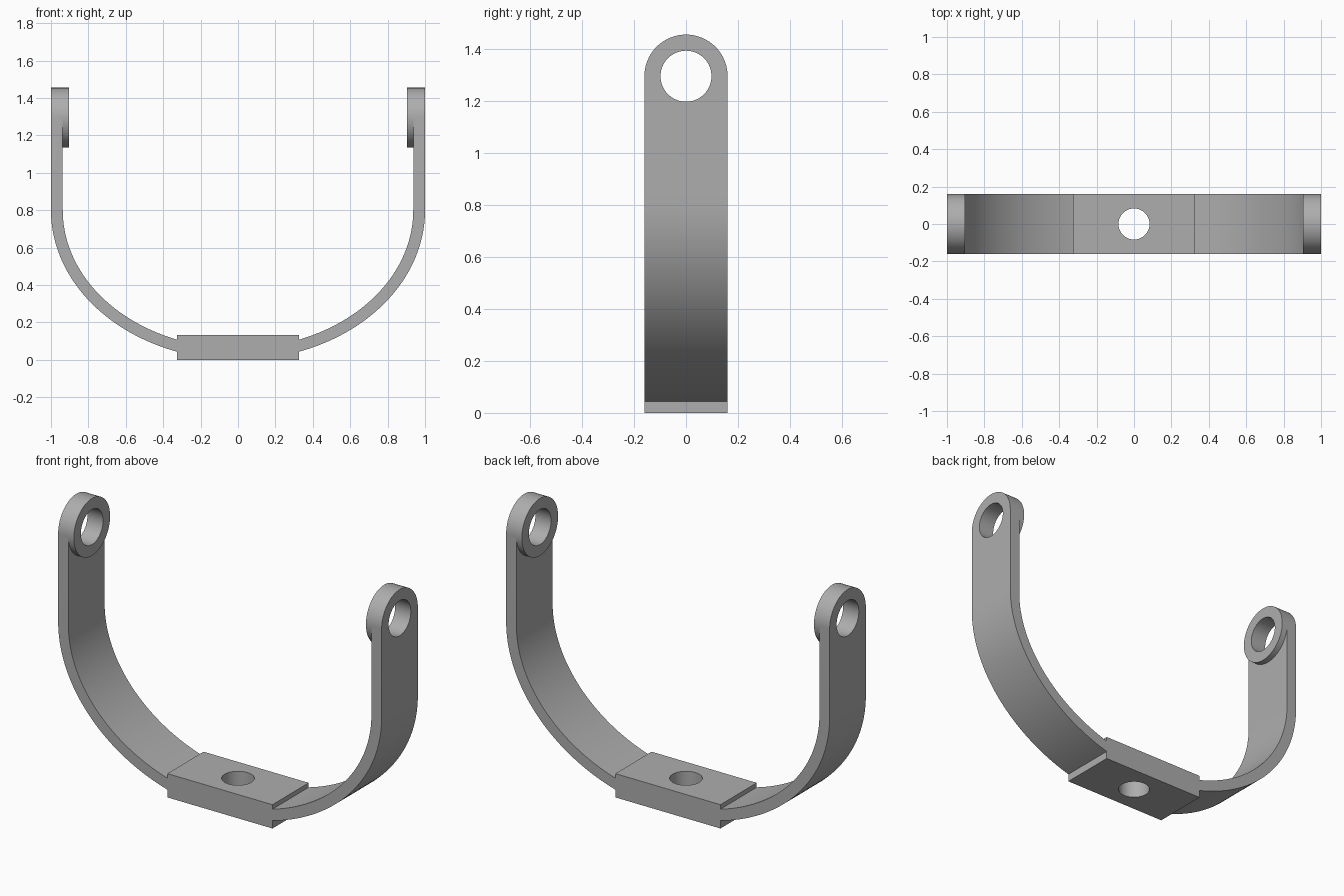
import bpy, bmesh
from math import cos, sin, acos, pi, radians
from mathutils import Matrix, Vector

if "Cube" in bpy.data.objects:
    bpy.data.objects.remove(bpy.data.objects["Cube"])

HALF = 0.16        # half depth of the bracket, also the lug radius
PAD_X = 0.325      # half length of the base pad
PAD_TOP = 0.133
BEND_Z = 0.8       # height where the bend meets the straight leg
EYE_Z = 1.295      # height of the pivot holes
WALL = 0.063       # strap thickness
LUG_X = 0.903      # inner face of the lugs

grey = bpy.data.materials.new("plain grey")
grey.use_nodes = True
GREY = (0.42, 0.42, 0.42, 1)
grey.diffuse_color = GREY
grey.node_tree.nodes["Principled BSDF"].inputs["Base Color"].default_value = GREY


def make_object(name, bm):
    bmesh.ops.recalc_face_normals(bm, faces=bm.faces)
    mesh = bpy.data.meshes.new(name)
    bm.to_mesh(mesh)
    bm.free()
    mesh.materials.append(grey)
    obj = bpy.data.objects.new(name, mesh)
    bpy.context.collection.objects.link(obj)
    return obj


def prism(name, profile):
    """Extrude an (x, z) outline through the depth of the bracket."""
    bm = bmesh.new()
    face = bm.faces.new([bm.verts.new((x, -HALF, z)) for x, z in profile])
    out = bmesh.ops.extrude_face_region(bm, geom=[face])
    verts = [v for v in out["geom"] if isinstance(v, bmesh.types.BMVert)]
    bmesh.ops.translate(bm, verts=verts, vec=(0, 2 * HALF, 0))
    return make_object(name, bm)


def cylinder(name, radius, start, end, axis):
    """Cylinder between two points along the X or Z axis."""
    start, end = Vector(start), Vector(end)
    turn = Matrix.Rotation(pi / 2, 4, "Y") if axis == "X" else Matrix()
    bm = bmesh.new()
    bmesh.ops.create_cone(bm, cap_ends=True, segments=96, radius1=radius,
                          radius2=radius, depth=(end - start).length,
                          matrix=Matrix.Translation((start + end) / 2) @ turn)
    return make_object(name, bm)


def apply(obj, mod):
    bpy.ops.object.select_all(action="DESELECT")
    obj.select_set(True)
    bpy.context.view_layer.objects.active = obj
    bpy.ops.object.modifier_apply(modifier=mod.name)


def combine(obj, other, operation):
    mod = obj.modifiers.new(operation, "BOOLEAN")
    mod.operation, mod.object, mod.solver = operation, other, "EXACT"
    apply(obj, mod)
    bpy.data.objects.remove(other)


def bend(a, b, steps=40):
    """Quarter-ellipse points from the leg down to the pad end."""
    last = acos(PAD_X / a)
    return [(a * cos(last * i / steps), BEND_Z - b * sin(last * i / steps))
            for i in range(steps + 1)]


# Curved arm: straight leg, elliptical bend, thick round lug with a pivot hole
outer = bend(1.0, 0.8)
inner = bend(1.0 - WALL, 0.738)
arm = prism("arms", [(1.0, EYE_Z)] + outer + inner[::-1] + [(1.0 - WALL, EYE_Z)])
lug = cylinder("lug", HALF, (LUG_X, 0, EYE_Z), (1.0, 0, EYE_Z), "X")
combine(arm, lug, "UNION")
eye = cylinder("pivot_cutter", 0.098, (0.8, 0, EYE_Z), (1.1, 0, EYE_Z), "X")
combine(arm, eye, "DIFFERENCE")
apply(arm, arm.modifiers.new("mirror", "MIRROR"))

# Base pad with a vertical bolt hole
pad = prism("base_pad", [(-PAD_X, 0), (PAD_X, 0), (PAD_X, PAD_TOP), (-PAD_X, PAD_TOP)])
bolt = cylinder("bolt_cutter", 0.083, (0, 0, -0.1), (0, 0, 0.3), "Z")
combine(pad, bolt, "DIFFERENCE")

for obj in (arm, pad):
    bpy.ops.object.select_all(action="DESELECT")
    obj.select_set(True)
    bpy.context.view_layer.objects.active = obj
    bpy.ops.object.shade_smooth_by_angle(angle=radians(30))
